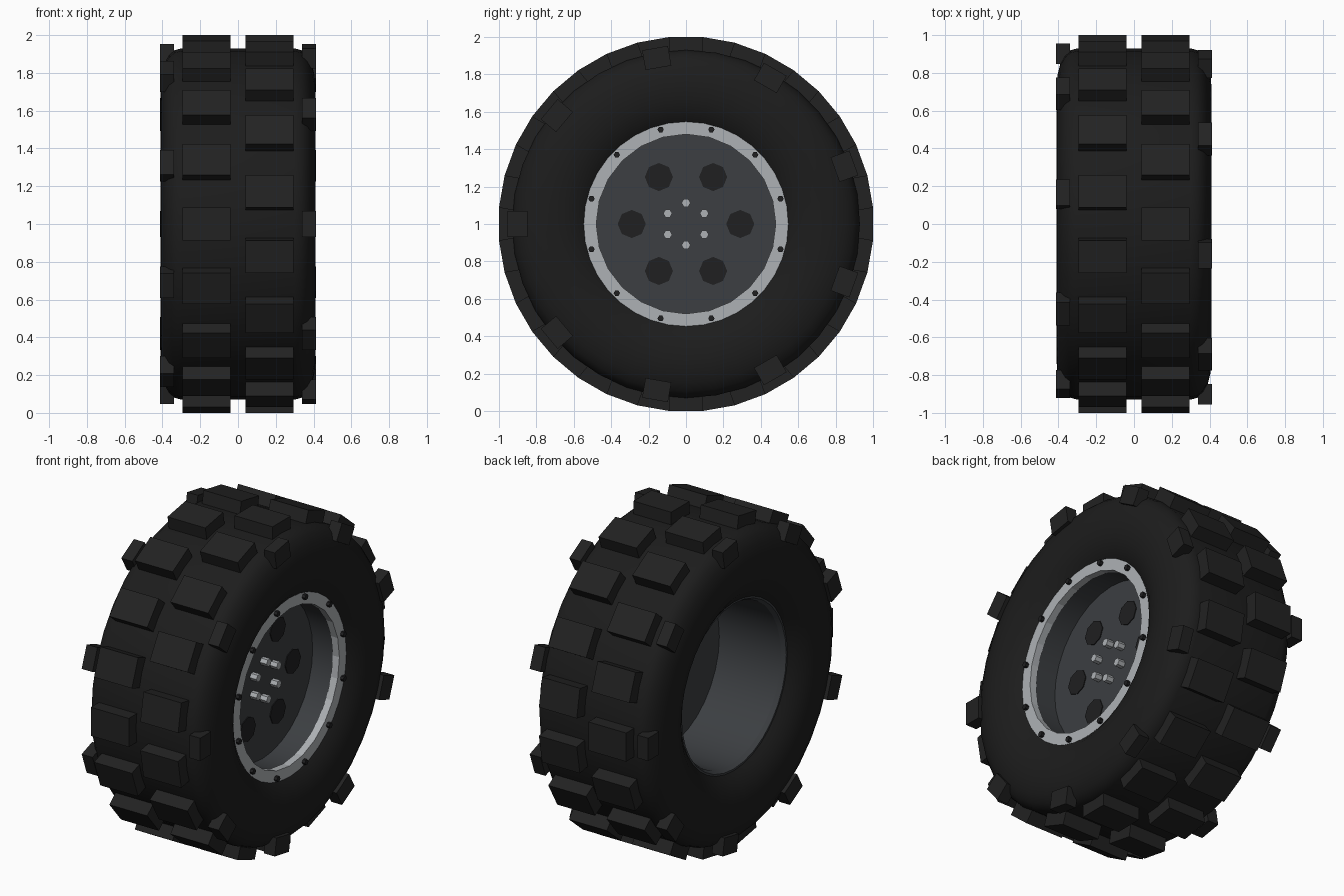
import bpy, bmesh
from math import pi, radians, sin, cos
from mathutils import Matrix

if "Cube" in bpy.data.objects:
    bpy.data.objects.remove(bpy.data.objects["Cube"])

CENTRE = Matrix.Translation((0, 0, 1))


def material(name, rgb):
    m = bpy.data.materials.new(name)
    m.diffuse_color = (*rgb, 1)
    m.use_nodes = True
    m.node_tree.nodes["Principled BSDF"].inputs["Base Color"].default_value = m.diffuse_color
    return m


RUBBER = material("rubber", (0.012, 0.012, 0.012))
TREAD = material("tread_rubber", (0.016, 0.016, 0.016))
GUNMETAL = material("gunmetal", (0.045, 0.049, 0.054))
SILVER = material("silver", (0.42, 0.44, 0.46))
BLACK = material("black", (0.014, 0.014, 0.015))


def finish(name, bm, mat, smooth=None):
    bmesh.ops.recalc_face_normals(bm, faces=bm.faces)
    me = bpy.data.meshes.new(name)
    bm.to_mesh(me)
    bm.free()
    ob = bpy.data.objects.new(name, me)
    bpy.context.collection.objects.link(ob)
    me.materials.append(mat)
    if smooth:
        bpy.ops.object.select_all(action='DESELECT')
        ob.select_set(True)
        bpy.context.view_layer.objects.active = ob
        bpy.ops.object.shade_smooth_by_angle(angle=radians(smooth))
    return ob


def lathe(name, profile, segs, mat, smooth=None):
    """Revolve a closed (x, radius) profile about the axle."""
    bm = bmesh.new()
    rings = []
    for i in range(segs):
        a = 2 * pi * i / segs
        rings.append([bm.verts.new((x, -r * cos(a), 1 + r * sin(a))) for x, r in profile])
    n = len(profile)
    for i in range(segs):
        p, q = rings[i], rings[(i + 1) % segs]
        for j in range(n):
            k = (j + 1) % n
            bm.faces.new((p[j], p[k], q[k], q[j]))
    return finish(name, bm, mat, smooth)


def spun(angle):
    """Frame at the wheel centre whose -y direction is turned upward by angle degrees."""
    return CENTRE @ Matrix.Rotation(radians(-angle), 4, 'X')


def lugs(bm, x, r0, r1, length, width, count, offset):
    """Ring of box lugs: width along the axle, length around the tyre."""
    for i in range(count):
        m = (spun(offset + i * 360 / count) @ Matrix.Translation((x, -(r0 + r1) / 2, 0))
             @ Matrix.Diagonal((width, r1 - r0, length, 1)))
        bmesh.ops.create_cube(bm, size=1, matrix=m)


def studs(name, radius, x0, x1, circle, count, offset, sides, mat):
    """Ring of small prisms pointing along the axle."""
    bm = bmesh.new()
    for i in range(count):
        a = radians(offset + i * 360 / count)
        m = (Matrix.Translation(((x0 + x1) / 2, circle * cos(a), 1 + circle * sin(a)))
             @ Matrix.Rotation(pi / 2, 4, 'Y'))
        bmesh.ops.create_cone(bm, cap_ends=True, segments=sides, radius1=radius,
                              radius2=radius, depth=x1 - x0, matrix=m)
    return finish(name, bm, mat)


# Tyre carcass, half profile mirrored across the middle
half = [(0.30, 0.93), (0.335, 0.92), (0.365, 0.895), (0.39, 0.85), (0.405, 0.79),
        (0.41, 0.73), (0.402, 0.66), (0.38, 0.59), (0.345, 0.54), (0.32, 0.51)]
lathe("tyre", half + [(-x, r) for x, r in reversed(half)], 36, RUBBER, 40)

# Staggered tread blocks, two rows
bm = bmesh.new()
lugs(bm, -0.167, 0.915, 1.0, 0.175, 0.256, 18, 0)
lugs(bm, 0.167, 0.915, 1.0, 0.175, 0.256, 18, 10)
finish("tread_blocks", bm, TREAD)

# Shoulder lugs, alternating between the sides
bm = bmesh.new()
lugs(bm, 0.376, 0.848, 0.955, 0.14, 0.073, 9, 0)
lugs(bm, -0.376, 0.848, 0.955, 0.14, 0.073, 9, 20)
finish("shoulder_lugs", bm, TREAD)

# Rim barrel, wheel face and clamp ring
lathe("rim_barrel", [(-0.325, 0.53), (-0.325, 0.505), (-0.30, 0.49), (0.32, 0.485),
                     (0.32, 0.53)], 32, GUNMETAL, 30)
bm = bmesh.new()
bmesh.ops.create_cone(bm, cap_ends=True, segments=32, radius1=0.487, radius2=0.487, depth=0.05,
                      matrix=Matrix.Translation((0.14, 0, 1)) @ Matrix.Rotation(pi / 2, 4, 'Y'))
finish("wheel_face", bm, GUNMETAL, 30)
lathe("clamp_ring", [(0.305, 0.48), (0.35, 0.48), (0.35, 0.553), (0.305, 0.553)], 24, SILVER)

# Face details: dark round vents, wheel nuts and ring bolts
studs("vents", 0.075, 0.13, 0.17, 0.29, 6, 0, 8, BLACK)
studs("wheel_nuts", 0.024, 0.16, 0.21, 0.113, 6, 30, 6, SILVER)
studs("ring_bolts", 0.017, 0.345, 0.37, 0.523, 12, 15, 6, BLACK)
